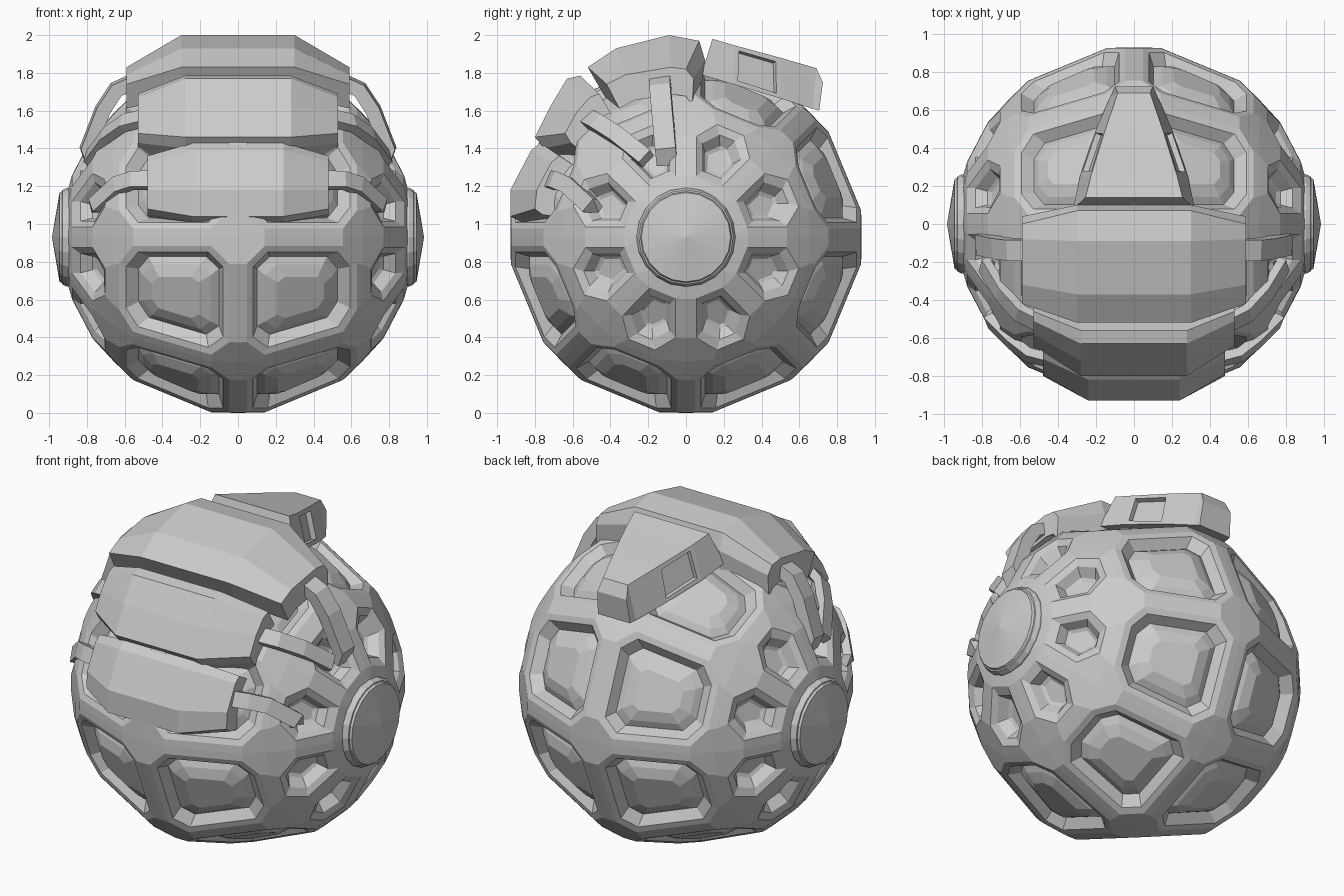
import bpy, bmesh
from math import sin, cos, radians, degrees, pi
from mathutils import Vector

if "Cube" in bpy.data.objects:
    bpy.data.objects.remove(bpy.data.objects["Cube"])

R, CZ = 0.93, 0.93
CENTRE = Vector((0, 0, CZ))


def finish(bm, name):
    bmesh.ops.remove_doubles(bm, verts=bm.verts, dist=0.0008)
    bmesh.ops.recalc_face_normals(bm, faces=bm.faces)
    me = bpy.data.meshes.new(name)
    bm.to_mesh(me)
    bm.free()
    ob = bpy.data.objects.new(name, me)
    bpy.context.collection.objects.link(ob)
    return ob


def sph(lon, lat, r, s):
    a, b = radians(lon), radians(lat)
    return Vector((s * r * sin(b), r * cos(b) * cos(a), CZ + r * cos(b) * sin(a)))


def arc(d, lat=0):
    return degrees(d / (R * cos(radians(lat))))


def big_loop(w, c):
    # octagonal window between the equator and latitude 45
    lo, hi = arc(c), 45 - arc(c)
    t = 45 - arc(w)
    half = [(22.5 - arc(c), arc(w)), (22.5 - arc(w, lo), lo),
            (22.5 - arc(w, hi), hi), (22.5 - arc(c, t), t)]
    return half + [(-a, b) for a, b in reversed(half)]


def small_loop(w, low, c, top):
    # hexagonal window between latitude 45 and the side cap
    b, m = 45 + arc(low), 45 + arc(c)
    half = [(22.5 - arc(c, b), b), (22.5 - arc(w, m), m), (22.5 - arc(w, top), top)]
    return half + [(-x, y) for x, y in reversed(half)]


def bridge(bm, a, b):
    n = len(a)
    for i in range(n):
        j = (i + 1) % n
        bm.faces.new((a[i], a[j], b[j], b[i]))


# Frame and panels of the ball: 8 sectors on both halves
frame, panels = bmesh.new(), bmesh.new()
big = [(big_loop(.046, .14), .938), (big_loop(.08, .16), .92), (big_loop(.112, .185), .85)]
big_pan = [(big_loop(.105, .18), .85), (big_loop(.155, .22), .866), (big_loop(.225, .265), .878)]
small = [(small_loop(.055, .06, .165, 69.5), .938), (small_loop(.088, .1, .185, 66.5), .91),
         (small_loop(.112, .125, .2, 65), .85)]
small_pan = [(small_loop(.107, .12, .195, 65.5), .85), (small_loop(.13, .14, .205, 63.5), .835)]
for s in (-1, 1):
    for k in range(8):
        mid = 22.5 + 45 * k
        for is_big, loops, pans in ((1, big, big_pan), (0, small, small_pan)):
            mk = lambda bm, lp, r: [bm.verts.new(sph(mid + a, b, r, s)) for a, b in lp]
            rings = [mk(frame, lp, r) for lp, r in loops]
            for a, b in zip(rings, rings[1:]):
                bridge(frame, a, b)
            # bar tops and node plates around the window
            lp, A = loops[0][0], rings[0]
            n = len(lp)
            if is_big:
                edge = ['b', 'r', 'r', 't', 't', 'l', 'l', 'b']
                corner = {'br': (22.5, 0), 'rt': (22.5, 45), 'tl': (-22.5, 45), 'lb': (-22.5, 0)}
            else:
                edge = ['b', 'r', 'r', 'l', 'l', 'b']
                corner = {'br': (22.5, 45), 'lb': (-22.5, 45)}
            seam = 22.5 - arc(.145, 45)
            on45 = lambda a, b: (seam if a > 0 else -seam, 45)
            proj = {'b': (lambda a, b: (a, 0)) if is_big else on45, 't': on45,
                    'r': lambda a, b: (22.5, b), 'l': lambda a, b: (-22.5, b)}
            B = mk(frame, [proj[e](*q) for e, q in zip(edge, lp)], .938)
            for i in range(n):
                j = (i + 1) % n
                if edge[i] == edge[j]:
                    frame.faces.new((A[i], A[j], B[j], B[i]))
                elif edge[i] + edge[j] in corner:
                    v = mk(frame, [corner[edge[i] + edge[j]]], R)[0]
                    frame.faces.new((A[i], A[j], B[j], v, B[i]))
                else:
                    T = mk(frame, [(22.5, 75), (-22.5, 75)], .935)
                    frame.faces.new((A[i], A[j], T[1], T[0]))
                    frame.faces.new((A[i], T[0], B[i]))
                    frame.faces.new((A[j], B[j], T[1]))
            # faceted panel set into the window
            pr = [mk(panels, lp, r) for lp, r in pans]
            for a, b in zip(pr, pr[1:]):
                bridge(panels, a, b)
            panels.faces.new(pr[-1])
finish(frame, "ball_frame")
finish(panels, "window_panels")

# Round caps on both sides
prof = [(.84, .26), (.905, .262), (.93, .25), (.932, .242), (.945, .236)]
for s, nm in ((-1, "left"), (1, "right")):
    bm = bmesh.new()
    N = 20
    rings = [[bm.verts.new((s * x, r * cos(2 * pi * i / N), CZ + r * sin(2 * pi * i / N)))
              for i in range(N)] for x, r in prof]
    for a, b in zip(rings, rings[1:]):
        bridge(bm, a, b)
    tip = bm.verts.new((s * .985, 0, CZ))
    for i in range(N):
        bm.faces.new((rings[-1][i], rings[-1][(i + 1) % N], tip))
    finish(bm, nm + "_side_cap")


# Overlapping front plates, lofted across x
def plate(name, mid, side, w, W, depth):
    bm = bmesh.new()

    def section(x, outer, d):
        inner = []
        for y, z in outer:
            v = Vector((0, y, z)) - CENTRE
            v = CENTRE + v * (1 - d / v.length)
            inner.append((v.y, v.z))
        return [bm.verts.new((x, y, z)) for y, z in list(outer) + inner[::-1]]
    secs = [section(-W, side, depth * .8), section(-w, mid, depth),
            section(w, mid, depth), section(W, side, depth * .8)]
    for a, b in zip(secs, secs[1:]):
        bridge(bm, a, b)
    bm.faces.new(secs[0])
    bm.faces.new(secs[-1])
    finish(bm, name)


plate("crown_plate", [(-.52, 1.83), (-.37, 1.93), (-.09, 2.0), (.07, 1.97), (.1, 1.87)],
      [(-.42, 1.74), (-.32, 1.79), (-.08, 1.83), (.0, 1.82), (.04, 1.77)], .3, .59, .18)
plate("brow_plate", [(-.75, 1.4), (-.8, 1.46), (-.72, 1.62), (-.63, 1.77), (-.56, 1.785)],
      [(-.61, 1.43), (-.64, 1.48), (-.58, 1.59), (-.51, 1.67), (-.46, 1.69)], .28, .53, .15)
plate("visor_plate", [(-.87, 1.01), (-.93, 1.04), (-.93, 1.18), (-.82, 1.39), (-.77, 1.43)],
      [(-.76, 1.05), (-.8, 1.08), (-.79, 1.18), (-.71, 1.33), (-.67, 1.36)], .24, .48, .14)

# Tapered rear fin lofted along y: top (half width, y, z) then bottom
fin = [((.255, .14, 1.98), (.32, .08, 1.79)), ((.225, .26, 1.945), (.285, .25, 1.74)),
       ((.15, .5, 1.88), (.2, .5, 1.665)), ((.085, .69, 1.825), (.125, .67, 1.61)),
       ((.1, .725, 1.75), (.11, .705, 1.6))]
bm = bmesh.new()
secs = [[bm.verts.new(p) for p in ((-a, y, z), (a, y, z), (b, v, w), (-b, v, w))]
        for (a, y, z), (b, v, w) in fin]
for a, b in zip(secs, secs[1:]):
    bridge(bm, a, b)
bm.faces.new(secs[0])
bm.faces.new(secs[-1])
bmesh.ops.recalc_face_normals(bm, faces=bm.faces)
pockets = [f for f in bm.faces if .3 < f.calc_center_median().y < .45
           and abs(f.calc_center_median().x) > .1]
bmesh.ops.inset_individual(bm, faces=pockets, thickness=.035, depth=0)
bmesh.ops.inset_individual(bm, faces=pockets, thickness=.004, depth=-.03)
finish(bm, "rear_fin")


# Bent straps joining the plates to the ball
def strap(name, pts, width, thick=.05):
    bm = bmesh.new()
    pts = [Vector(p) for p in pts]
    rings = []
    for i, p in enumerate(pts):
        t = (pts[min(i + 1, len(pts) - 1)] - pts[max(i - 1, 0)]).normalized()
        side = t.cross(p - CENTRE).normalized() * width / 2
        up = side.cross(t).normalized()
        if up.dot(p - CENTRE) > 0:
            up = -up
        up *= thick
        rings.append([bm.verts.new(q) for q in (p - side, p + side, p + side + up, p - side + up)])
    for a, b in zip(rings, rings[1:]):
        bridge(bm, a, b)
    bm.faces.new(rings[0])
    bm.faces.new(rings[-1])
    finish(bm, name)


straps = {"crown": ([(.56, -.14, 1.79), (.67, -.14, 1.74), (.75, -.13, 1.62),
                     (.835, -.11, 1.4), (.8, -.1, 1.31)], .11, .075),
          "brow": ([(.5, -.54, 1.58), (.62, -.48, 1.55), (.72, -.37, 1.48),
                    (.81, -.22, 1.36), (.77, -.2, 1.33)], .09, .05),
          "visor": ([(.45, -.74, 1.24), (.57, -.71, 1.24), (.66, -.64, 1.21),
                     (.78, -.52, 1.1), (.75, -.5, 1.06)], .09, .05)}
for nm, (pts, w, th) in straps.items():
    for s, sd in ((-1, "left"), (1, "right")):
        strap(f"{sd}_{nm}_strap", [(s * x, y, z) for x, y, z in pts], w, th)
